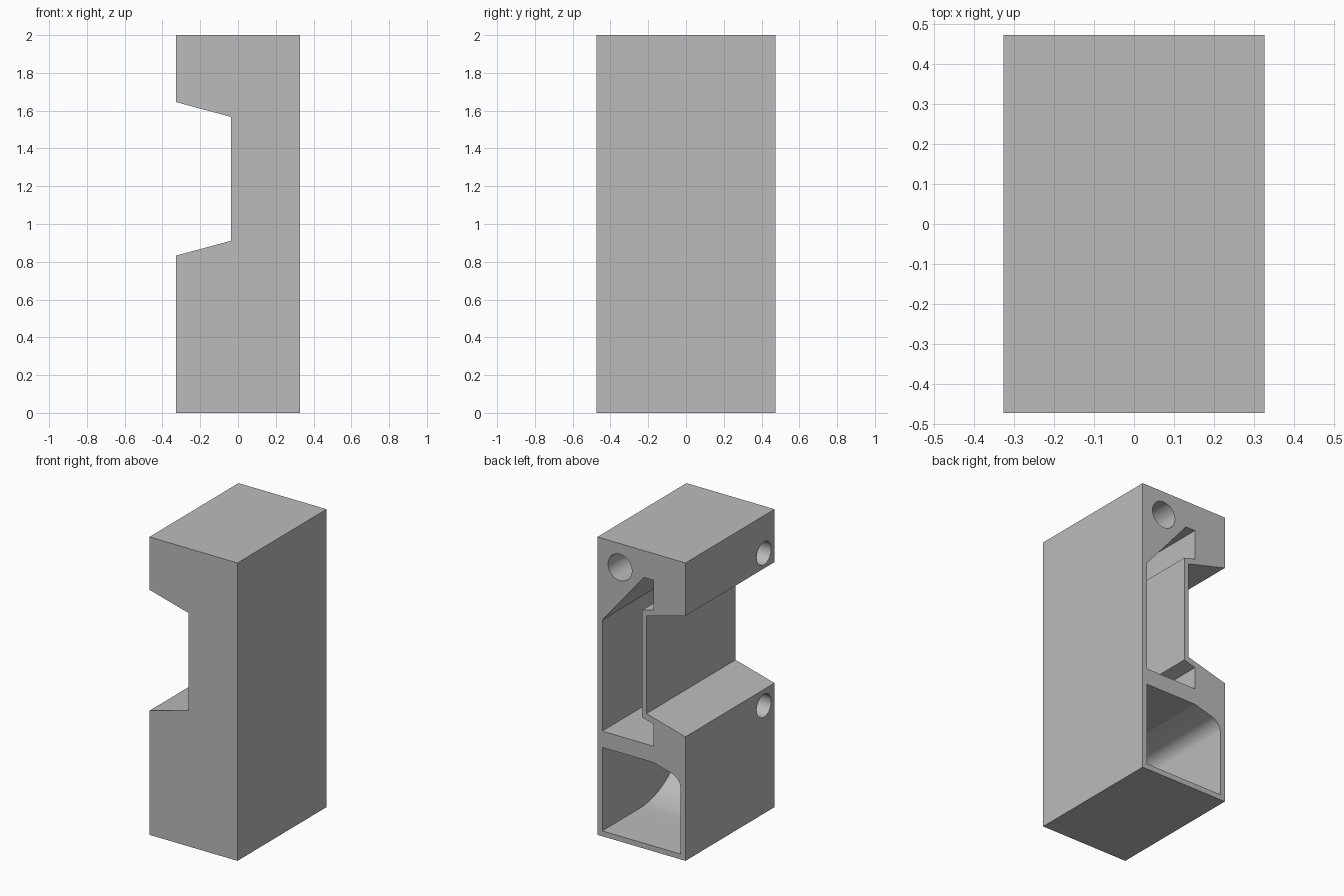
import bpy
import bmesh
from math import radians, sin, cos
from mathutils import Vector

cube = bpy.data.objects.get("Cube")
if cube:
    bpy.data.objects.remove(cube, do_unlink=True)

FRONT, BACK = -0.4725, 0.4725
SIDE, WALL, HEIGHT = 0.327, 0.036, 2.0
OUT = 0.1  # how far cutters stick out of the body

grey = bpy.data.materials.new("plain grey")
grey.use_nodes = True
grey.diffuse_color = (0.5, 0.5, 0.5, 1)
grey.node_tree.nodes["Principled BSDF"].inputs["Base Color"].default_value = (0.5, 0.5, 0.5, 1)


def arc(centre, radius, start, end, steps):
    """Points on a circle between two angles in degrees."""
    angles = [radians(start + (end - start) * i / steps) for i in range(steps + 1)]
    return [(centre[0] + radius * cos(a), centre[1] + radius * sin(a)) for a in angles]


def prism(name, points, axis, low, high):
    """Extrude a closed profile along x (points are y, z) or y (points are x, z)."""
    bm = bmesh.new()
    place = (lambda p: (low, p[0], p[1])) if axis == "x" else (lambda p: (p[0], low, p[1]))
    face = bm.faces.new([bm.verts.new(place(p)) for p in points])
    sweep = Vector((high - low, 0, 0)) if axis == "x" else Vector((0, high - low, 0))
    result = bmesh.ops.extrude_face_region(bm, geom=[face])
    moved = [g for g in result["geom"] if isinstance(g, bmesh.types.BMVert)]
    bmesh.ops.translate(bm, verts=moved, vec=sweep)
    bmesh.ops.recalc_face_normals(bm, faces=bm.faces)
    mesh = bpy.data.meshes.new(name)
    bm.to_mesh(mesh)
    bm.free()
    mesh.materials.append(grey)
    obj = bpy.data.objects.new(name, mesh)
    bpy.context.collection.objects.link(obj)
    return obj


def combine(target, tool, operation):
    """Apply a boolean and remove the helper."""
    tool.hide_render = True
    mod = target.modifiers.new("cut", "BOOLEAN")
    mod.operation, mod.solver, mod.object = operation, "EXACT", tool
    bpy.context.view_layer.objects.active = target
    bpy.ops.object.modifier_apply(modifier=mod.name)
    bpy.data.objects.remove(tool, do_unlink=True)


def drill(name, centre, radius, axis, low, high):
    combine(body, prism(name, arc(centre, radius, 0, 350, 35), axis, low, high), "DIFFERENCE")


# Outer block with the tapered notch in one side
body = prism("bracket_body", [
    (-SIDE, 0), (SIDE, 0), (SIDE, HEIGHT), (-SIDE, HEIGHT),
    (-SIDE, 1.645), (-0.037, 1.567), (-0.037, 0.911), (-SIDE, 0.833),
], "y", FRONT, BACK)

# Upper pocket, open at the back, with a thin front wall
inner = SIDE - WALL
pocket = prism("upper_pocket", [
    (inner, 0.706), (inner, 1.452), (-0.018, 1.82), (-0.089, 1.82), (-0.089, 1.62),
    (-0.004, 1.597), (-0.004, 0.878), (-0.089, 0.855), (-0.089, 0.706),
], "y", FRONT + WALL, BACK + OUT)
combine(body, pocket, "DIFFERENCE")

# Lower bin: rounded roof corner, and a floor that curves up to the front
bin_cutter = prism("lower_bin", [(inner, 0.01), (inner, 0.597), (-0.09, 0.597)]
                   + arc((-inner + 0.09, 0.473), 0.09, 105, 180, 10)
                   + [(-inner, 0.01)], "y", FRONT, BACK + OUT)
scoop_radius = 0.51
scoop = prism("scoop", [(BACK + 2 * OUT, WALL)]
              + arc((FRONT + WALL + scoop_radius, WALL + scoop_radius), scoop_radius, 270, 180, 24)
              + [(FRONT + WALL, 0.8), (BACK + 2 * OUT, 0.8)], "x", -0.5, 0.5)
combine(bin_cutter, scoop, "INTERSECT")
combine(body, bin_cutter, "DIFFERENCE")

# Blind round holes: one in the back, two in the notched side
drill("back_hole", (0.16, 1.84), 0.089, "y", BACK - 0.4, BACK + OUT)
for z in (1.747, 0.724):
    drill("side_hole", (-0.36, z), 0.077, "x", -SIDE - OUT, -SIDE + 0.2)

bpy.ops.object.select_all(action="DESELECT")
body.select_set(True)
bpy.context.view_layer.objects.active = body
bpy.ops.object.shade_smooth_by_angle(angle=radians(14))
